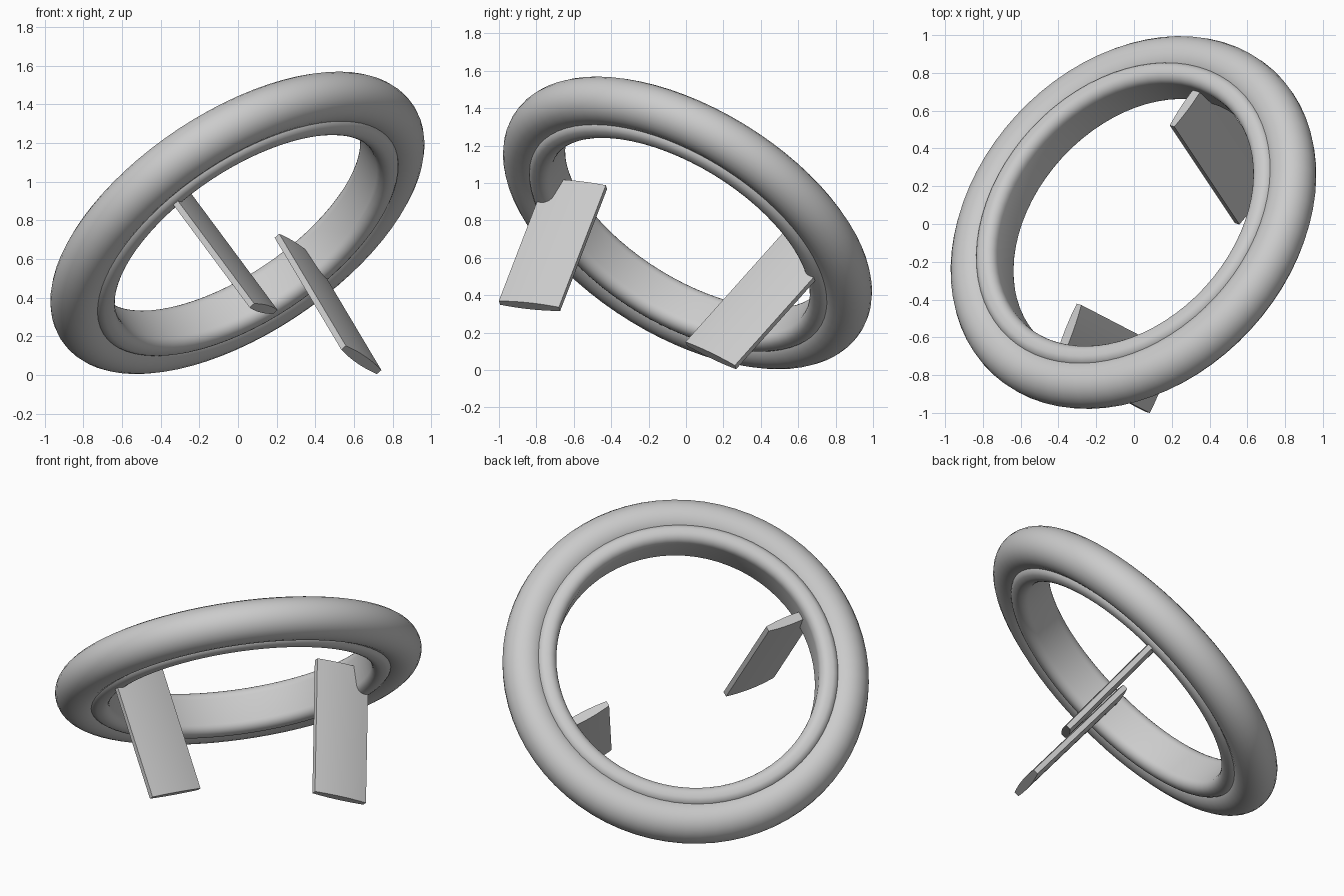
import bpy, bmesh, math
from mathutils import Matrix, Vector

if "Cube" in bpy.data.objects:
    bpy.data.objects.remove(bpy.data.objects["Cube"])

# Tilted frame: N is the ring axis, U the radial direction of the fins
N = Vector((-0.496, 0.46, 0.737)).normalized()
U = Vector((0.447, 0.863, -0.232))
U = (U - U.dot(N) * N).normalized()
T = N.cross(U)
FRAME = Matrix.Translation((-0.003, 0.008, 0.787)) @ Matrix((U, T, N)).transposed().to_4x4()


def make_object(name, bm, angle=40):
    bmesh.ops.recalc_face_normals(bm, faces=bm.faces)
    mesh = bpy.data.meshes.new(name)
    bm.to_mesh(mesh)
    bm.free()
    obj = bpy.data.objects.new(name, mesh)
    bpy.context.collection.objects.link(obj)
    bpy.ops.object.select_all(action='DESELECT')
    obj.select_set(True)
    bpy.context.view_layer.objects.active = obj
    bpy.ops.object.shade_smooth_by_angle(angle=math.radians(angle))
    return obj


def lathe(name, profile, steps=72):
    """Turn a closed (radius, height) profile around the ring axis."""
    bm = bmesh.new()
    rings = []
    for i in range(steps):
        a = 2 * math.pi * i / steps
        rings.append([bm.verts.new(FRAME @ Vector((r * math.cos(a), r * math.sin(a), h)))
                      for r, h in profile])
    n = len(profile)
    for i in range(steps):
        p, q = rings[i], rings[(i + 1) % steps]
        for j in range(n):
            k = (j + 1) % n
            bm.faces.new((p[j], q[j], q[k], p[k]))
    return make_object(name, bm)


def arc(cr, ch, rad, a0, a1, n):
    return [(cr + rad * math.cos(math.radians(a0 + (a1 - a0) * i / n)),
             ch + rad * math.sin(math.radians(a0 + (a1 - a0) * i / n))) for i in range(n + 1)]


# Round outer tube
lathe("outer_ring", arc(0.965, 0, 0.13, 0, 345, 23))

# Inner sleeve with rounded lips
half, rad = 0.135, 0.055
sleeve = (arc(0.845, half - rad, rad, 0, 180, 12)
          + arc(0.845, -half + rad, rad, 180, 360, 12))
sleeve = [(r + (0.005 if r > 0.845 else -0.005), h) for r, h in sleeve]
lathe("inner_sleeve", sleeve)


# Radial fins: slightly domed plates leaning towards the axis
def fin(name, turn):
    length, width, edge, mid, n = 0.85, 0.345, 0.032, 0.056, 10
    lean = math.radians(10.5)
    along = Vector((-math.sin(lean), 0, -math.cos(lean)))
    across = Vector((math.cos(lean), 0, -math.sin(lean)))
    centre = Vector((0.64, 0, -0.365))
    m = FRAME @ Matrix.Rotation(turn, 4, 'Z')
    side = [(-0.5 + i / n) for i in range(n + 1)]
    section = [(s * width, sg * 0.5 * (edge + (mid - edge) * (1 - 4 * s * s)))
               for sg, order in ((1, side), (-1, side[::-1])) for s in order]
    bm = bmesh.new()
    ends = [[bm.verts.new(m @ (centre + along * (e * length / 2) + across * w + Vector((0, t, 0))))
             for w, t in section] for e in (-1, 1)]
    k = len(section)
    for i in range(k):
        j = (i + 1) % k
        bm.faces.new((ends[0][i], ends[0][j], ends[1][j], ends[1][i]))
    bm.faces.new(ends[0])
    bm.faces.new(ends[1])
    make_object(name, bm)


fin("fin_back", 0)
fin("fin_front", math.pi)
